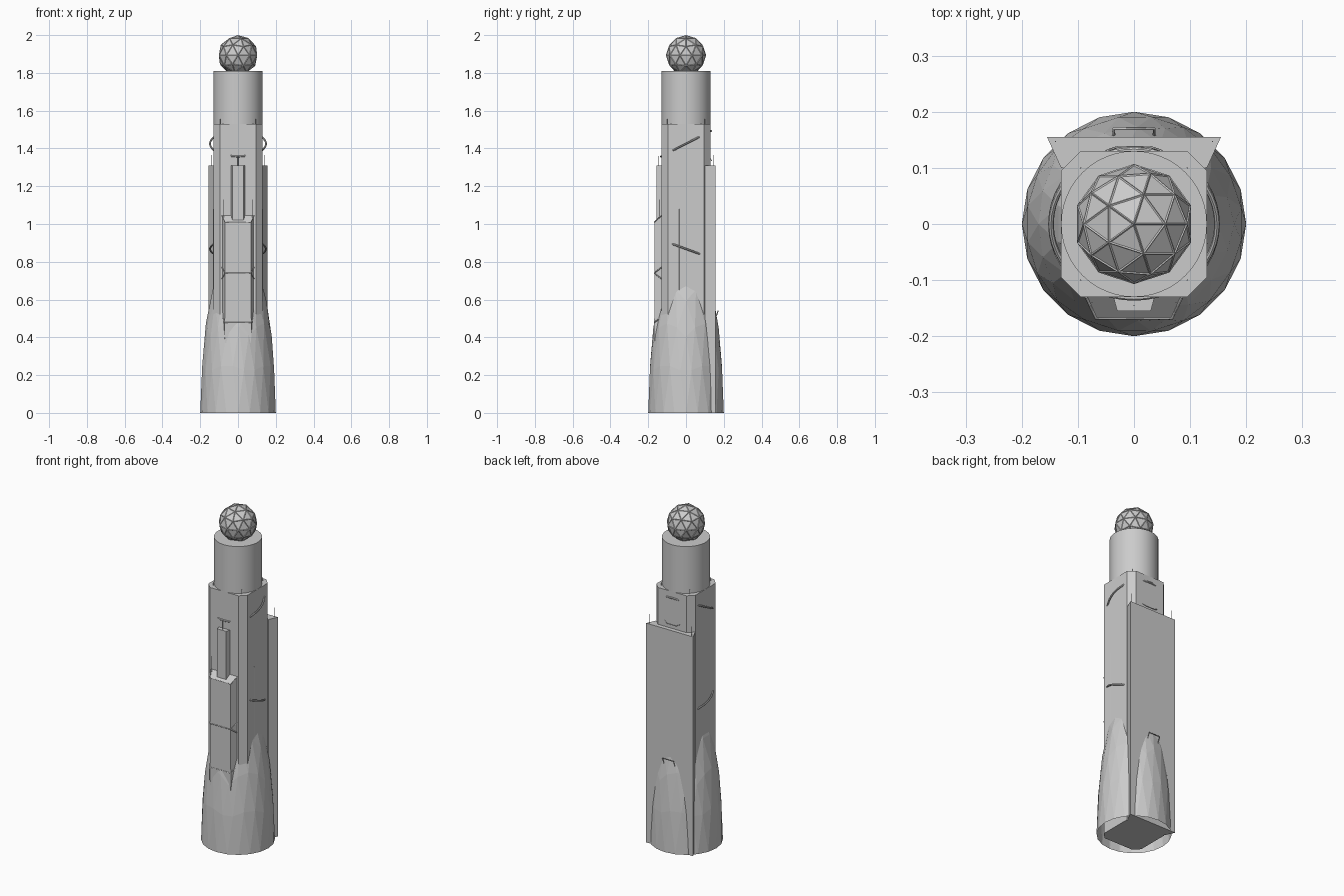
import bpy, bmesh, math

if "Cube" in bpy.data.objects:
    bpy.data.objects.remove(bpy.data.objects["Cube"])


def add_mesh(name, bm):
    bmesh.ops.recalc_face_normals(bm, faces=bm.faces)
    me = bpy.data.meshes.new(name)
    bm.to_mesh(me)
    bm.free()
    ob = bpy.data.objects.new(name, me)
    bpy.context.collection.objects.link(ob)
    return ob


def prism(name, outline, z0, z1):
    """Extrude a plan outline; z1 may be a function of y for sloped tops."""
    top = z1 if callable(z1) else (lambda y: z1)
    bm = bmesh.new()
    lo = [bm.verts.new((x, y, z0)) for x, y in outline]
    hi = [bm.verts.new((x, y, top(y))) for x, y in outline]
    n = len(outline)
    bm.faces.new(lo)
    bm.faces.new(hi)
    for i in range(n):
        j = (i + 1) % n
        bm.faces.new((lo[i], lo[j], hi[j], hi[i]))
    return add_mesh(name, bm)


def wire(name, points, r=0.003):
    cu = bpy.data.curves.new(name, 'CURVE')
    cu.dimensions = '3D'
    cu.bevel_depth = r
    cu.bevel_resolution = 0
    cu.use_fill_caps = True
    sp = cu.splines.new('POLY')
    sp.points.add(len(points) - 1)
    for p, co in zip(sp.points, points):
        p.co = (*co, 1)
    ob = bpy.data.objects.new(name, cu)
    bpy.context.collection.objects.link(ob)
    return ob


# main shaft: square with chamfered corners
a, c = 0.13, 0.095
prism("shaft", [(-c, -a), (c, -a), (a, -c), (a, c),
                (c, a), (-c, a), (-a, c), (-a, -c)], 0, 1.53)

# flared back slab
prism("back_slab", [(-0.13, 0.10), (0.13, 0.10), (0.155, 0.155), (-0.155, 0.155)], 0, 1.31)

# faceted skirt: upper half of a stretched icosphere, open below
bm = bmesh.new()
bmesh.ops.create_icosphere(bm, subdivisions=3, radius=1)
bmesh.ops.delete(bm, geom=[f for f in bm.faces if f.calc_center_median().z < 0], context='FACES')
bmesh.ops.scale(bm, vec=(0.2, 0.2, 0.9), verts=bm.verts)
add_mesh("skirt", bm)

# front blocks
prism("front_block", [(-0.085, -0.125), (-0.068, -0.168), (0.068, -0.168), (0.085, -0.125)],
      0.37, lambda y: 1.01 if y < -0.15 else 1.05)
prism("upper_front_block", [(-0.038, -0.125), (-0.03, -0.155), (0.03, -0.155), (0.038, -0.125)],
      1.0, 1.31)

# collar cylinder
bpy.ops.mesh.primitive_cylinder_add(vertices=48, radius=0.13, depth=0.28, location=(0, 0, 1.67))
bpy.context.object.name = "collar"
bpy.ops.object.shade_smooth_by_angle()

# ball with raised ribs along its edges
bpy.ops.mesh.primitive_ico_sphere_add(subdivisions=2, radius=0.105, location=(0, 0, 1.893))
ball = bpy.context.object
ball.name = "ball"
ribs = ball.modifiers.new("ribs", 'WIREFRAME')
ribs.thickness = 0.004
ribs.offset = 0
ribs.use_replace = False

# tilted rings round the shaft
for name, z, tilt in (("upper_ring", 1.425, 27), ("lower_ring", 0.868, -20)):
    bpy.ops.mesh.primitive_torus_add(major_segments=48, minor_segments=8, major_radius=0.148,
                                     minor_radius=0.005, location=(0, 0, z),
                                     rotation=(math.radians(tilt), 0, 0))
    bpy.context.object.name = name
    bpy.ops.object.shade_smooth_by_angle()

# belts on the front block
for z, dz in ((1.01, 0.035), (0.74, 0.03), (0.74, -0.03), (0.478, 0.03)):
    wire("front_belt", [(-0.085, -0.13, z + dz), (-0.068, -0.168, z),
                        (0.068, -0.168, z), (0.085, -0.13, z + dz)])

# staple on the back slab and short bar above it
wire("back_staple", [(-0.036, 0.155, 0.50), (-0.036, 0.17, 0.54),
                     (0.036, 0.17, 0.54), (0.036, 0.155, 0.50)])
wire("back_bar", [(-0.05, 0.13, 1.345), (-0.03, 0.137, 1.335),
                  (0.03, 0.137, 1.335), (0.05, 0.13, 1.345)], 0.002)

# thin upright wires, mirrored left and right
for s in (-1, 1):
    for x, y, z0, z1 in ((0.095, -0.1, 1.5, 1.555), (0.095, 0.1, 1.5, 1.555),
                         (0.14, 0.147, 1.28, 1.365), (0.075, -0.14, 1.0, 1.13),
                         (0.07, -0.168, 0.4, 0.5), (0.131, -0.035, 0.65, 1.08)):
        wire("upright_wire", [(s * x, y, z0), (s * x, y, z1)], 0.0015)
wire("upper_front_wire", [(0, -0.145, 1.3), (0, -0.145, 1.36)], 0.0015)
